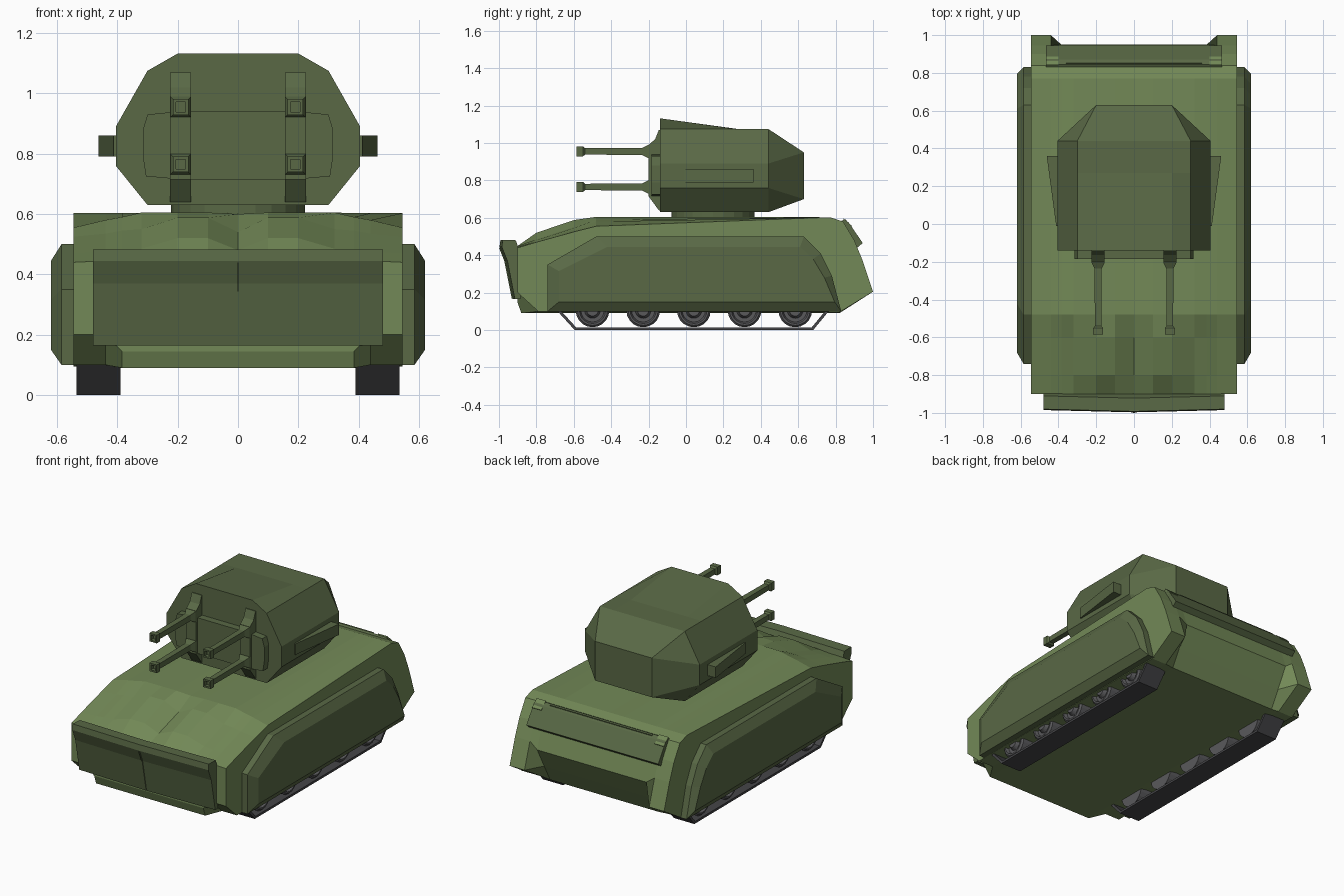
import bpy, bmesh, math
from mathutils import Vector


def material(name, rgb):
    m = bpy.data.materials.new(name)
    m.diffuse_color = (*rgb, 1)
    return m


GREEN = material("light_green", (0.17, 0.25, 0.095))
DARK = material("dark_green", (0.10, 0.14, 0.06))
RUBBER = material("dark_grey", (0.06, 0.06, 0.065))
STEEL = material("steel_grey", (0.10, 0.10, 0.105))


def loft(name, sections, mat):
    """Skin a row of closed loops and cap both ends."""
    bm = bmesh.new()
    loops = [[bm.verts.new(p) for p in s] for s in sections]
    n = len(loops[0])
    for a, b in zip(loops, loops[1:]):
        for i in range(n):
            j = (i + 1) % n
            bm.faces.new((a[i], a[j], b[j], b[i]))
    bm.faces.new(loops[0])
    bm.faces.new(loops[-1])
    bmesh.ops.remove_doubles(bm, verts=bm.verts, dist=0.0005)
    bmesh.ops.recalc_face_normals(bm, faces=bm.faces)
    me = bpy.data.meshes.new(name)
    bm.to_mesh(me)
    bm.free()
    me.materials.append(mat)
    ob = bpy.data.objects.new(name, me)
    bpy.context.collection.objects.link(ob)
    return ob


def prism(name, profile, x0, x1, mat):
    """Side profile (y, z) extruded across x."""
    return loft(name, [[(x, y, z) for y, z in profile] for x in (x0, x1)], mat)


def square(x, y, z, r):
    return [(x - r, y, z - r), (x + r, y, z - r), (x + r, y, z + r), (x - r, y, z + r)]


def ring(x, y, z, r, n=20):
    return [(x, y + r * math.cos(2 * math.pi * i / n), z + r * math.sin(2 * math.pi * i / n))
            for i in range(n)]


# Hull: side profiles that change across the width (deck bumps, rear recess)
# x: z of the deck at y -0.90, -0.80, -0.60, -0.48
decks = {0: (0.45, 0.48, 0.54, 0.60), 0.1: (0.45, 0.52, 0.588, 0.605),
         0.2: (0.45, 0.52, 0.588, 0.605), 0.32: (0.45, 0.485, 0.55, 0.605),
         0.385: (0.445, 0.48, 0.545, 0.59), 0.44: (0.445, 0.475, 0.535, 0.58),
         0.545: (0.44, 0.47, 0.525, 0.555)}


def hull_section(x):
    d = decks[abs(x)]
    inner = abs(x) < 0.42
    nose = [(-0.88, 0.09), (-0.9, 0.145)] if inner else [(-0.79, 0.1), (-0.9, 0.2)]
    deck = list(zip((-0.9, -0.8, -0.6, -0.48), d))
    tail = [(0.77, 0.603), (0.84, 0.58), (0.90, 0.48)]
    tail += [(0.95, 0.33), (0.88, 0.2), (0.82, 0.09)] if inner else [(0.945, 0.37), (1.0, 0.205), (0.82, 0.095)]
    return [(x, y, z) for y, z in nose + deck + tail]


half = sorted(decks)
loft("hull", [hull_section(x) for x in [-x for x in reversed(half[1:])] + half], GREEN)

# Folded front plate with a centre ridge, and its seam
blade = [(-0.985, 0.445), (-0.98, 0.482), (-0.91, 0.48), (-0.89, 0.42),
         (-0.885, 0.165), (-0.915, 0.165), (-0.955, 0.37)]
loft("front_plate", [[(x, y - (0.012 if x == 0 and y < -0.9 else 0), z) for y, z in blade]
                     for x in (-0.48, 0, 0.48)], DARK)
prism("front_plate_seam", [(-1.0, 0.44), (-0.95, 0.44), (-0.91, 0.17), (-0.932, 0.17), (-0.972, 0.37)],
      -0.004, 0.004, DARK)

# Rear hatch with groove and hinge blocks
prism("rear_hatch", [(0.80, 0.57), (0.845, 0.59), (0.87, 0.575), (0.945, 0.465), (0.915, 0.44)],
      -0.465, 0.465, DARK)
prism("rear_hatch_groove", [(0.848, 0.585), (0.852, 0.592), (0.858, 0.588), (0.855, 0.57)], -0.36, 0.36, DARK)

for s, side in ((-1, "left"), (1, "right")):
    prism("hatch_hinge_" + side, [(0.84, 0.56), (0.842, 0.598), (0.888, 0.556), (0.87, 0.53)],
          s * 0.40, s * 0.465, GREEN)

    # Side skirt with chamfered outer face
    rim = [(-0.74, 0.1), (-0.74, 0.35), (-0.48, 0.5), (0.63, 0.5), (0.72, 0.41), (0.78, 0.29), (0.83, 0.1)]
    face = [(-0.68, 0.15), (-0.68, 0.315), (-0.42, 0.445), (0.61, 0.445), (0.68, 0.38), (0.74, 0.28), (0.795, 0.15)]
    loft("skirt_" + side, [[(s * x, y, z) for y, z in p]
                           for x, p in ((0.53, rim), (0.585, rim), (0.62, face))], DARK)

    # Track belt and road wheels
    belt = [(-0.70, 0.115), (-0.595, 0.0), (0.68, 0.0), (0.775, 0.115),
            (0.755, 0.115), (0.672, 0.014), (-0.587, 0.014), (-0.68, 0.115)]
    prism("track_" + side, belt, s * 0.39, s * 0.535, RUBBER)
    for i in range(5):
        y = -0.5 + i * 0.271
        steps = ((0.40, 0.09), (0.515, 0.09), (0.525, 0.08), (0.525, 0.07),
                 (0.505, 0.062), (0.505, 0.042), (0.528, 0.03))
        loft(f"wheel_{side}_{i + 1}", [ring(s * x, y, 0.105, r) for x, r in steps], STEEL)

# Turret ring
bpy.ops.mesh.primitive_cylinder_add(vertices=24, radius=0.222, depth=0.06, location=(0, 0.145, 0.615))
bpy.context.object.name = "turret_ring"
bpy.context.object.data.materials.append(DARK)


# Turret body: right half outlines mirrored, raised wedge roof, tapered rear
def mirrored(y, outline):
    return [(x, y, z) for x, z in outline] + [(-x, y, z) for x, z in reversed(outline)]


low = [(0.405, 0.89), (0.405, 0.76), (0.3, 0.63)]
loft("turret", [mirrored(-0.14, [(0.2, 1.132), (0.3, 1.075)] + low),
                mirrored(0.27, [(0.2, 1.076), (0.3, 1.075)] + low),
                mirrored(0.44, [(0.2, 1.075), (0.3, 1.075)] + low),
                mirrored(0.63, [(0.2, 0.95)] * 3 + [(0.2, 0.70)] * 2)], DARK)

# Mantlet on the turret face
mantlet = [(0.18, 0.942), (0.3, 0.93), (0.315, 0.88), (0.315, 0.79), (0.305, 0.725), (0.18, 0.714)]
loft("mantlet", [mirrored(y, mantlet) for y in (-0.13, -0.185)], DARK)

for s, side in ((-1, "left"), (1, "right")):
    # Wedge-shaped side box
    loft("side_box_" + side, [[(s * 0.39, y, 0.79), (s * x, y, 0.79), (s * x, y, 0.86), (s * 0.39, y, 0.86)]
                              for y, x in ((-0.01, 0.412), (0.36, 0.462))], DARK)
    # Gun bracket and two stacked guns with hollow muzzles
    prism("gun_bracket_" + side, [(-0.13, 1.07), (-0.145, 1.07), (-0.165, 1.02), (-0.2, 0.99), (-0.2, 0.715),
                                  (-0.145, 0.64), (-0.13, 0.64)], s * 0.155, s * 0.225, DARK)
    for z, level in ((0.955, "upper"), (0.765, "lower")):
        steps = ((-0.18, 0.034), (-0.205, 0.034), (-0.235, 0.019), (-0.54, 0.017), (-0.55, 0.026),
                 (-0.585, 0.026), (-0.585, 0.016), (-0.56, 0.016))
        loft(f"gun_{level}_{side}", [square(s * 0.19, y, z, r) for y, r in steps], DARK)
